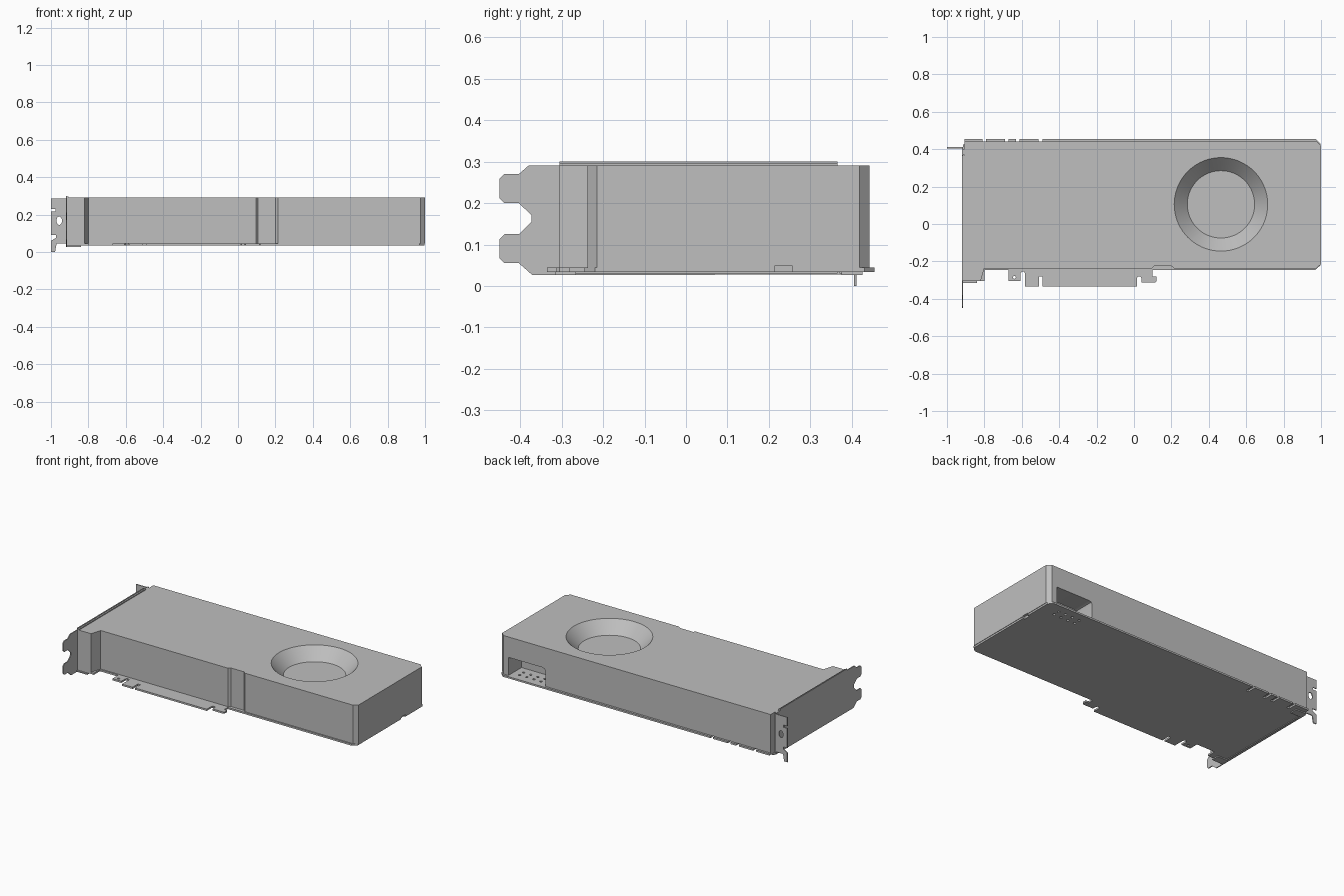
import bpy
import bmesh
import math
from mathutils import Vector

old = bpy.data.objects.get("Cube")
if old:
    bpy.data.objects.remove(old, do_unlink=True)

grey = bpy.data.materials.new("plain grey")
grey.use_nodes = True
colour = (0.52, 0.52, 0.52, 1)
grey.diffuse_color = colour
for node in grey.node_tree.nodes:
    if node.type == "BSDF_PRINCIPLED":
        node.inputs["Base Color"].default_value = colour

# Which coordinates an outline's two values and its depth go to
PLACE = {
    "x": lambda a, b, d: Vector((d, a, b)),
    "y": lambda a, b, d: Vector((a, d, b)),
    "z": lambda a, b, d: Vector((a, b, d)),
}


def make_object(name, bm):
    bmesh.ops.recalc_face_normals(bm, faces=bm.faces)
    mesh = bpy.data.meshes.new(name)
    bm.to_mesh(mesh)
    bm.free()
    mesh.materials.append(grey)
    obj = bpy.data.objects.new(name, mesh)
    bpy.context.collection.objects.link(obj)
    return obj


def prism(name, outline, axis, low, high):
    """Extrude a flat outline along one axis."""
    bm = bmesh.new()
    place = PLACE[axis]
    face = bm.faces.new([bm.verts.new(place(a, b, low)) for a, b in outline])
    moved = bmesh.ops.extrude_face_region(bm, geom=[face])["geom"]
    verts = [v for v in moved if isinstance(v, bmesh.types.BMVert)]
    bmesh.ops.translate(bm, verts=verts, vec=place(0, 0, high - low))
    return make_object(name, bm)


def box(name, x, y, z):
    outline = [(x[0], y[0]), (x[1], y[0]), (x[1], y[1]), (x[0], y[1])]
    return prism(name, outline, "z", *z)


def circle(a, b, radius, sides=12, stretch=1):
    steps = [math.tau * i / sides for i in range(sides)]
    return [(a + radius * math.cos(t), b + stretch * radius * math.sin(t)) for t in steps]


def cut(target, cutter):
    cutter.hide_render = True
    mod = target.modifiers.new("cut", "BOOLEAN")
    mod.operation = "DIFFERENCE"
    mod.solver = "EXACT"
    mod.object = cutter
    select(target)
    bpy.ops.object.modifier_apply(modifier=mod.name)
    bpy.data.objects.remove(cutter, do_unlink=True)


def select(obj):
    bpy.ops.object.select_all(action="DESELECT")
    obj.select_set(True)
    bpy.context.view_layer.objects.active = obj


BOARD = (0.034, 0.045)
TOP = 0.29
THROUGH = (0, 0.1)

# Shroud with chamfered end, side recess and a foot by the bracket
shroud = prism("shroud", [
    (-0.905, 0.442), (0.975, 0.442), (1, 0.418), (1, -0.215), (0.975, -0.237),
    (0.215, -0.237), (0.2, -0.225), (0.108, -0.225), (0.097, -0.237),
    (-0.8, -0.237), (-0.82, -0.305), (-0.905, -0.305)], "z", BOARD[1], TOP)

# Sloping fan well
bm = bmesh.new()
bmesh.ops.create_cone(bm, cap_ends=True, segments=72, radius1=0.18, radius2=0.264, depth=0.09)
bmesh.ops.translate(bm, verts=bm.verts, vec=(0.465, 0.105, 0.26))
cut(shroud, make_object("fan_well_cutter", bm))

# Power socket opening with one rounded corner
cut(shroud, prism("socket_cutter", [
    (0.94, 0.02), (0.94, 0.16), (0.7, 0.16), (0.685, 0.155), (0.68, 0.14),
    (0.68, 0.02)], "y", 0.31, 0.5))

# Circuit board with edge connector, end tab and hook
board = prism("circuit_board", [
    (-0.905, 0.455), (0.97, 0.455), (0.997, 0.43), (0.997, -0.22), (0.97, -0.245),
    (0.1, -0.245), (0.1, -0.28), (0.12, -0.28), (0.12, -0.305), (0.115, -0.312),
    (0.04, -0.312), (0.04, -0.29), (0.035, -0.28), (0.02, -0.28), (0.015, -0.29),
    (0.015, -0.335), (-0.49, -0.335), (-0.49, -0.28), (-0.507, -0.28),
    (-0.507, -0.335), (-0.582, -0.335), (-0.582, -0.265), (-0.588, -0.255),
    (-0.6, -0.255), (-0.607, -0.265), (-0.607, -0.305), (-0.67, -0.305),
    (-0.67, -0.245), (-0.8, -0.245), (-0.8, -0.305), (-0.905, -0.305)], "z", *BOARD)

# Slots along the back edge of the board
for x in (-0.8, -0.68, -0.622, -0.5):
    cut(board, box("slot_cutter", (x - 0.01, x + 0.01), (0.4, 0.5), THROUGH))

# Pin holes below the socket and one hole in the end tab
holes = [(-0.64, -0.285)]
holes += [(0.74 + 0.05 * i, 0.36 + 0.04 * j) for i in range(4) for j in range(2)]
for x, y in holes:
    cut(board, prism("hole_cutter", circle(x, y, 0.008), "z", *THROUGH))

# Small notch at the far end
for part in (board, shroud):
    cut(part, box("notch_cutter", (0.985, 1.1), (0.215, 0.255), (0, 0.049)))

# Bracket plate with two rounded tabs
upper_tab = [(-0.38, 0.29), (-0.403, 0.27), (-0.438, 0.27), (-0.45, 0.258),
             (-0.45, 0.212), (-0.438, 0.2), (-0.403, 0.2), (-0.372, 0.17)]
lower_tab = [(y, 0.325 - z) for y, z in reversed(upper_tab)]
lower_tab[-1] = (-0.37, 0.026)
prism("bracket_plate", upper_tab + lower_tab + [
    (0.41, 0.028), (0.41, TOP), (0.365, TOP), (0.365, 0.3), (-0.305, 0.3),
    (-0.305, TOP)], "x", -0.92, -0.914)
box("bracket_spacer", (-0.914, -0.905), (-0.305, 0.365), (0.03, 0.296))
box("bracket_hinge", (-0.914, -0.903), (0.37, 0.4), (0.03, TOP))

# Mounting flange with open slots, prong and screw hole
flange = prism("mounting_flange", [
    (-0.914, 0.285), (-1, 0.285), (-1, 0.23), (-0.975, 0.23), (-0.975, 0.215),
    (-1, 0.215), (-1, 0.09), (-0.972, 0.09), (-0.972, 0.075), (-1, 0.06),
    (-1, 0), (-0.978, 0), (-0.97, 0.045), (-0.914, 0.045)], "y", 0.405, 0.411)
cut(flange, prism("screw_cutter", circle(-0.956, 0.167, 0.015, 16, 1.5), "y", 0.3, 0.5))

# Bracket feet under the board
for name, y in (("front_foot", -0.29), ("back_foot", 0.4)):
    box(name, (-0.914, -0.84), (y - 0.025, y + 0.025), (0.027, BOARD[0]))

select(shroud)
bpy.ops.object.shade_smooth_by_angle(angle=math.radians(20))
